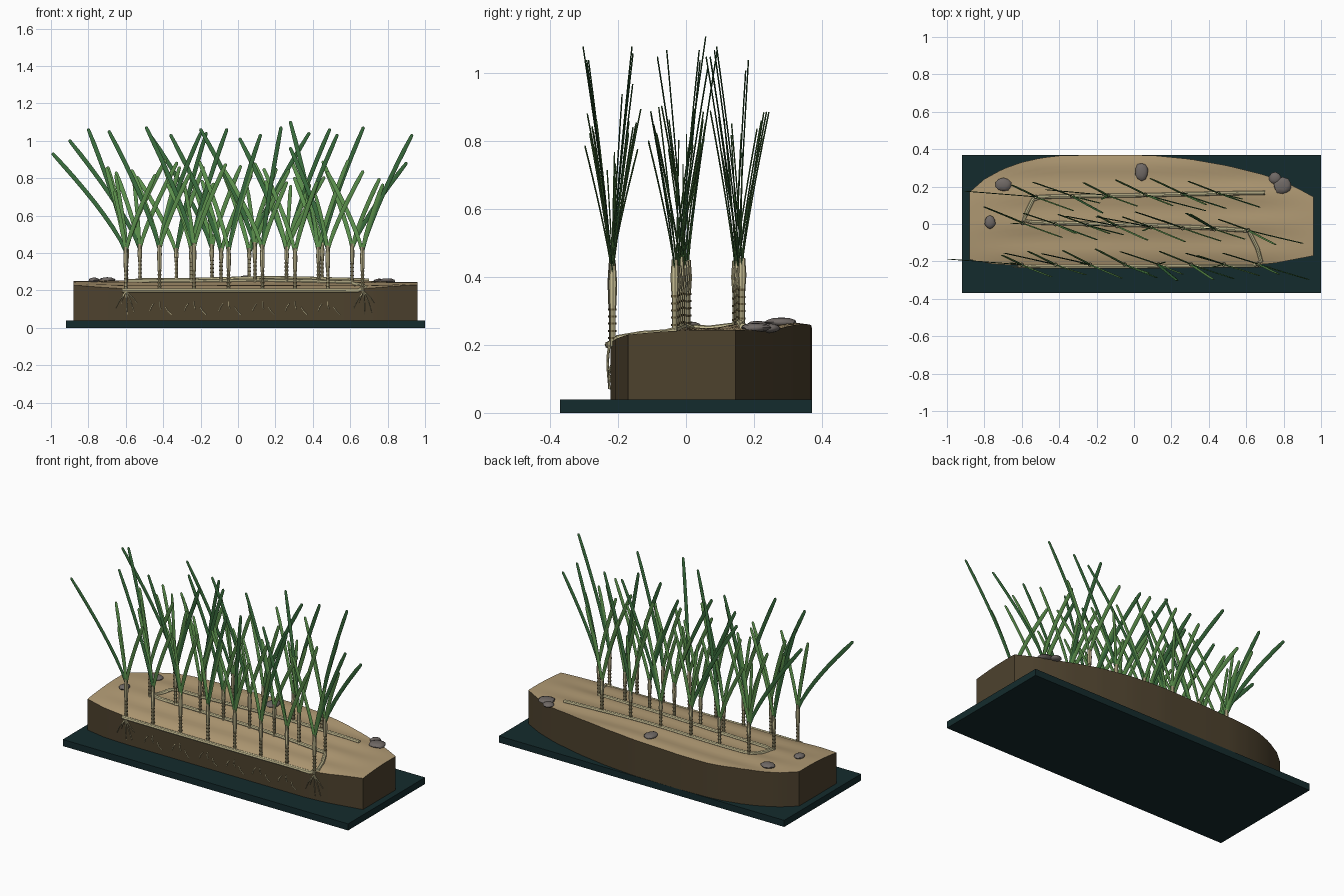
import bpy, bmesh, math, random
from mathutils import Vector

if "Cube" in bpy.data.objects:
    bpy.data.objects.remove(bpy.data.objects["Cube"])

random.seed(4)


def material(name, col):
    m = bpy.data.materials.new(name)
    m.diffuse_color = (*col, 1)
    m.use_nodes = True
    m.node_tree.nodes["Principled BSDF"].inputs["Base Color"].default_value = m.diffuse_color
    return m


TEAL = material("dark teal", (0.007, 0.024, 0.026))
SAND = material("sand", (0.44, 0.325, 0.175))
SOIL = material("soil brown", (0.075, 0.054, 0.027))
CREAM = material("pale cream", (0.60, 0.54, 0.31))
NODE = material("node brown", (0.20, 0.16, 0.075))
DARK = material("deep green", (0.04, 0.15, 0.045))
LIGHT = material("fresh green", (0.11, 0.29, 0.075))
ROCK = material("stone grey", (0.16, 0.14, 0.13))


def finish(bm, name, mats, smooth=True):
    bmesh.ops.recalc_face_normals(bm, faces=bm.faces)
    me = bpy.data.meshes.new(name)
    bm.to_mesh(me)
    bm.free()
    for m in mats:
        me.materials.append(m)
    ob = bpy.data.objects.new(name, me)
    bpy.context.collection.objects.link(ob)
    if smooth:
        bpy.ops.object.select_all(action='DESELECT')
        ob.select_set(True)
        bpy.context.view_layer.objects.active = ob
        bpy.ops.object.shade_smooth_by_angle(angle=math.radians(40))
    return ob


def sweep(bm, pts, wide, thick, sides=6, ref=(0, 1, 0), mat=0):
    """Loft an elliptical section along a path; wide/thick are radii per point."""
    pts, ref, rings = [Vector(p) for p in pts], Vector(ref), []
    for i, p in enumerate(pts):
        t = (pts[min(i + 1, len(pts) - 1)] - pts[max(i - 1, 0)]).normalized()
        u = t.cross(ref).normalized()
        v = t.cross(u)
        rings.append([bm.verts.new(p + u * wide[i] * math.cos(a) + v * thick[i] * math.sin(a))
                      for a in (2 * math.pi * k / sides for k in range(sides))])
    faces = [bm.faces.new((a[k], a[(k + 1) % sides], b[(k + 1) % sides], b[k]))
             for a, b in zip(rings, rings[1:]) for k in range(sides)]
    faces += [bm.faces.new(rings[0]), bm.faces.new(rings[-1])]
    for f in faces:
        f.material_index = mat


def interp(table, x):
    for (x0, y0), (x1, y1) in zip(table, table[1:]):
        if x <= x1:
            return y0 + (y1 - y0) * max(0, (x - x0) / (x1 - x0))
    return table[-1][1]


# Base plate
bm = bmesh.new()
bmesh.ops.create_cube(bm, size=1)
for v in bm.verts:
    v.co = (0.04 + v.co.x * 1.92, v.co.y * 0.74, 0.02 + v.co.z * 0.04)
finish(bm, "base_plate", [TEAL], False)

# Sediment block: straight front bank, bowed back bank, sandy top
BACK = [(-0.88, 0.17), (-0.8, 0.24), (-0.7, 0.295), (-0.6, 0.33), (-0.5, 0.353), (-0.4, 0.365),
        (-0.2, 0.37), (0.1, 0.367), (0.3, 0.347), (0.5, 0.312), (0.7, 0.262), (0.85, 0.205), (0.96, 0.145)]
FRONT = [(-0.88, -0.19), (-0.75, -0.215), (-0.6, -0.222), (0.6, -0.222), (0.75, -0.21), (0.96, -0.17)]


def ground(x, y):
    s = min(1, max(0, (y + 0.23) / 0.45))
    ends = max(0, abs(x - 0.04) - 0.6) / 0.32
    return (0.208 + 0.046 * s * (2 - s) + 0.006 * math.sin(5.5 * x + 0.6) * s
            - 0.006 * math.cos(2 * math.pi * (y - 0.08) / 0.16) * (1 - min(1, ends)) * 0.7
            - 0.012 * ends * s + 0.014 * ends * (1 - s))


bm = bmesh.new()
NX, NY = 47, 21
top = []
for i in range(NX):
    x = -0.88 + 1.84 * i / (NX - 1)
    y0, y1 = interp(FRONT, x), interp(BACK, x)
    ys = [y0 + (y1 - y0) * j / (NY - 1) for j in range(NY)]
    top.append([bm.verts.new((x, y, ground(x, y))) for y in ys])
for a, b in zip(top, top[1:]):
    for j in range(NY - 1):
        bm.faces.new((a[j], b[j], b[j + 1], a[j + 1]))
rim = ([c[0] for c in top] + top[-1][1:] + [c[-1] for c in top[-2::-1]] + top[0][-2:0:-1])
low = [bm.verts.new((v.co.x, v.co.y, 0.04)) for v in rim]
walls = [bm.faces.new((rim[k - 1], low[k - 1], low[k], rim[k])) for k in range(len(rim))]
walls.append(bm.faces.new(low))
for f in walls:
    f.material_index = 1
finish(bm, "sediment_block", [SAND, SOIL])

# Creeping rhizomes, linked at alternate ends
bm = bmesh.new()
runs = [[(-0.62, -0.225), (-0.3, -0.228), (0.1, -0.226), (0.45, -0.222), (0.64, -0.222), (0.68, -0.2),
         (0.66, -0.13), (0.625, -0.06), (0.61, -0.035), (0.4, -0.022), (0.1, -0.008), (-0.2, 0.0),
         (-0.54, 0.008), (-0.59, 0.02), (-0.57, 0.07), (-0.54, 0.13), (-0.5, 0.145), (-0.2, 0.15),
         (0.1, 0.155), (0.4, 0.162), (0.7, 0.167)]]
for run in runs:
    pts = []
    for (x0, y0), (x1, y1) in zip(run, run[1:]):
        n = max(1, round(abs(x1 - x0) / 0.08))
        pts += [(x0 + (x1 - x0) * k / n, y0 + (y1 - y0) * k / n) for k in range(n)]
    pts = [(x, y, 0.2 if y < -0.21 else ground(x, y) + 0.003) for x, y in pts + run[-1:]]
    sweep(bm, pts, [0.011] * len(pts), [0.011] * len(pts), 8, (0, 0, 1))
finish(bm, "rhizome", [CREAM])

# Shoots: (name, row y at left, row y at right, [(stem x, tallest leaf tip x, tip z)])
ROWS = [("front", -0.218, -0.215, [(-0.6, -0.99, 0.93), (-0.42, -0.69, 1.05), (-0.235, -0.49, 1.07),
                                   (-0.05, 0.12, 1.03), (0.13, 0.23, 1.07), (0.305, 0.53, 1.03),
                                   (0.48, 0.28, 0.96), (0.665, 0.93, 1.03)]),
        ("middle", 0.005, -0.033, [(-0.595, -0.8, 1.06), (-0.42, -0.2, 1.04), (-0.25, -0.06, 1.06),
                                   (-0.09, -0.36, 1.03), (0.09, -0.2, 1.06), (0.26, 0.01, 1.01),
                                   (0.43, 0.28, 1.1), (0.61, 0.9, 0.88)]),
        ("back", 0.145, 0.165, [(-0.525, -0.9, 1.0), (-0.33, -0.17, 1.04), (-0.14, -0.47, 1.03),
                                (0.06, 0.38, 1.04), (0.26, 0.49, 1.06), (0.45, 0.67, 1.07)])]
N = 9


def leaf(bm, base, tip, width, mat):
    b, d = Vector(base), Vector(tip) - Vector(base)
    ts = [k / (N - 1) for k in range(N)]
    pts = [b + Vector((d.x * t ** 1.25, d.y * t ** 1.2, d.z * t)) for t in ts]
    w = [width * (0.7 + 0.3 * min(1, t * 4)) for t in ts[:-1]] + [width * 0.75]
    pts.append(pts[-1] + d.normalized() * 0.006)
    sweep(bm, pts, w + [width * 0.3], [0.0022] * (N + 1), 6, (0, 1, 0), mat)


for name, ya, yb, shoots in ROWS:
    stems, leaves = bmesh.new(), bmesh.new()
    for i, (x, tx, tz) in enumerate(shoots):
        y = ya + (yb - ya) * i / (len(shoots) - 1)
        z0 = 0.195 if name == "front" else ground(x, y) - 0.005
        zt = 0.44 + random.uniform(-0.015, 0.02)
        # Sheathed stem with node rings
        hs = [z0, z0 + 0.1, z0 + 0.13, zt - 0.05, zt]
        r = [0.008, 0.008, 0.011, 0.0125, 0.009]
        sweep(stems, [(x, y, h) for h in hs], r, r, 8)
        for k in range(5):
            h = z0 + 0.022 + 0.021 * k
            sweep(stems, [(x, y, h), (x, y, h + 0.006)], [0.0105] * 2, [0.0105] * 2, 8, mat=1)
        # One long leaf, two mid leaves and a young leaf
        side = 1 if tx > x else -1
        base = (x, y, zt - 0.03)
        far = abs(tx - x) > 0.32
        j = random.uniform
        leaf(leaves, base, (tx, y - side * (0.03 if far else j(0.05, 0.09)), tz), 0.0115, 0)
        leaf(leaves, base, (x - side * j(0.15, 0.21), y + side * j(0.05, 0.085), j(0.8, 0.9)), 0.0115, 1)
        leaf(leaves, base, (x + side * j(0.1, 0.15), y - side * j(0.03, 0.08), j(0.76, 0.86)), 0.0115, 1)
        if i % 2 == 0:
            leaf(leaves, base, (x + side * j(0.02, 0.07), y + j(-0.02, 0.02), j(0.7, 0.82)), 0.01, 1)
    finish(stems, name + "_row_stems", [CREAM, NODE])
    finish(leaves, name + "_row_leaves", [DARK, LIGHT])

# Roots on the front bank: fans at both ends, short hairs between
bm = bmesh.new()
for x in (-0.6, 0.67):
    for dx, z in ((-0.055, 0.1), (-0.025, 0.13), (0.008, 0.07), (0.045, 0.08), (0.06, 0.13)):
        pts = [(x, -0.226, 0.195), (x + dx * 0.6, -0.231, 0.5 * (z + 0.195)), (x + dx, -0.227, z)]
        sweep(bm, pts, [0.004, 0.003, 0.0015], [0.004, 0.003, 0.0015], 5)
for x in (-0.42, -0.235, -0.05, 0.13, 0.305, 0.48):
    for dx, z in ((-0.045, 0.13), (0.0, 0.14), (0.045, 0.11)):
        pts = [(x + dx * 0.7, -0.221, z), (x + dx, -0.227, z - 0.02), (x + dx * 1.3 + 0.006, -0.223, z - 0.04)]
        sweep(bm, pts, [0.0025] * 3, [0.0025] * 3, 5)
finish(bm, "roots", [CREAM])

# Flat stones scattered on the sand
for n, (x, y, rx, ry) in enumerate([(-0.7, 0.21, 0.045, 0.036), (-0.77, 0.01, 0.03, 0.035),
                                    (0.04, 0.28, 0.036, 0.048), (0.795, 0.205, 0.05, 0.045),
                                    (0.755, 0.245, 0.032, 0.032)]):
    bm = bmesh.new()
    bmesh.ops.create_icosphere(bm, subdivisions=2, radius=1)
    for v in bm.verts:
        k = random.uniform(0.92, 1.06)
        v.co = (x + v.co.x * rx * k, y + v.co.y * ry * k, ground(x, y) + 0.008 + v.co.z * 0.014)
    finish(bm, "stone_%d" % (n + 1), [ROCK])
